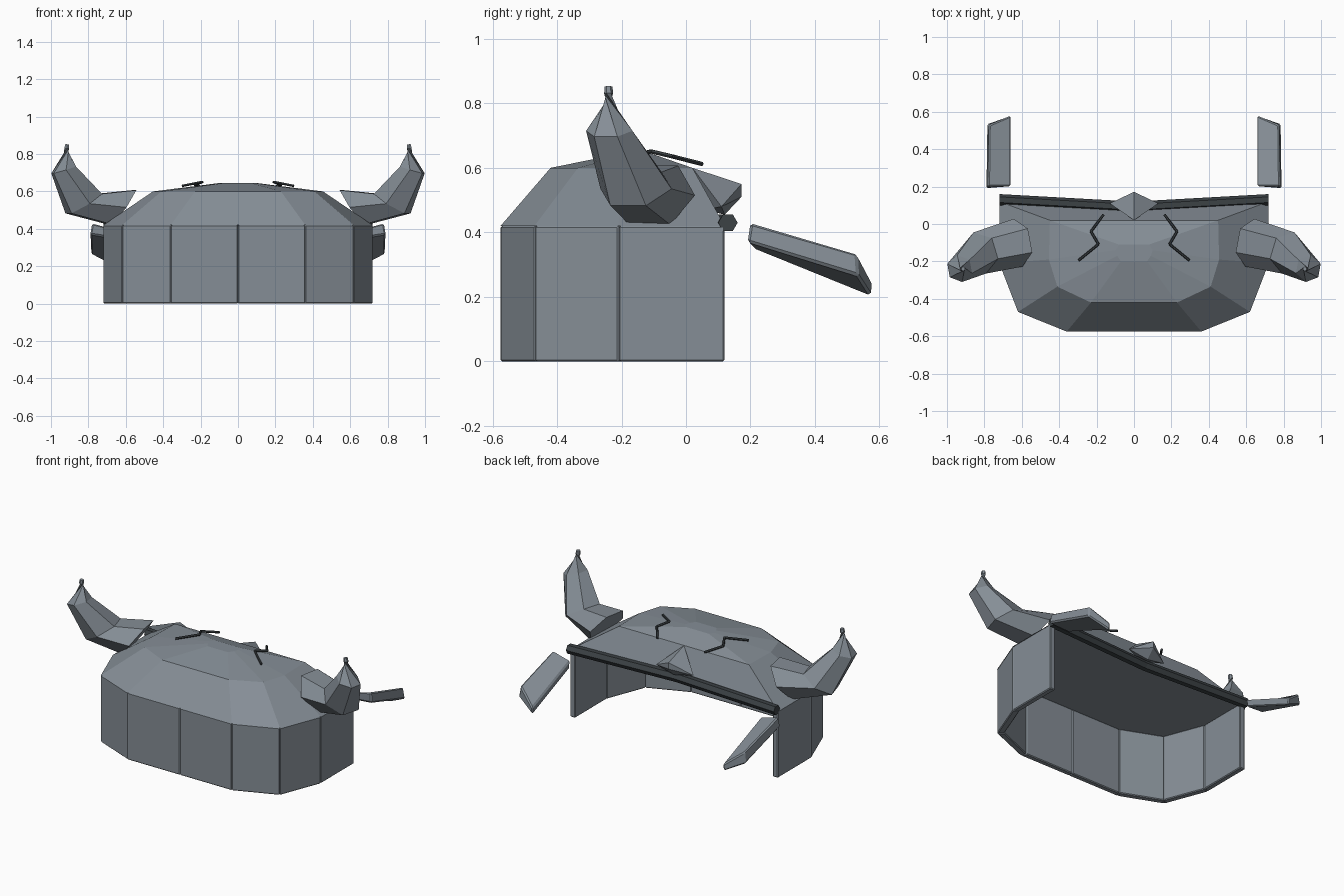
import bpy, bmesh, math
from mathutils import Vector

if "Cube" in bpy.data.objects:
    bpy.data.objects.remove(bpy.data.objects["Cube"])


def material(name, rgb):
    m = bpy.data.materials.new(name)
    m.use_nodes = True
    m.diffuse_color = (*rgb, 1)
    m.node_tree.nodes["Principled BSDF"].inputs["Base Color"].default_value = (*rgb, 1)
    return m


STEEL = material("steel grey", (0.235, 0.27, 0.305))
DARK = material("dark iron", (0.045, 0.054, 0.06))


def loft(bm, rings):
    """Join rings of equal length with quads and close both ends."""
    rows = [[bm.verts.new(p) for p in r] for r in rings]
    n = len(rows[0])
    for a, b in zip(rows, rows[1:]):
        for i in range(n):
            j = (i + 1) % n
            bm.faces.new((a[i], a[j], b[j], b[i]))
    bm.faces.new(rows[0][::-1])
    bm.faces.new(rows[-1])


def finish(name, bm, mat, bevel=0):
    bmesh.ops.recalc_face_normals(bm, faces=bm.faces)
    me = bpy.data.meshes.new(name)
    bm.to_mesh(me)
    bm.free()
    me.materials.append(mat)
    ob = bpy.data.objects.new(name, me)
    bpy.context.collection.objects.link(ob)
    if bevel:
        mod = ob.modifiers.new("soft edges", "BEVEL")
        mod.width = bevel
        mod.segments = 1
        mod.limit_method = "ANGLE"
    return ob


def flip(p, s):
    return Vector((p[0] * s, p[1], p[2]))


def polygon_ring(centre, direction, radius, sides=6):
    d = Vector(direction).normalized()
    side = d.cross(Vector((0, 0, 1))).normalized()
    up = side.cross(d)
    return [Vector(centre) + radius * (side * math.cos(a) + up * math.sin(a))
            for a in (math.tau * i / sides for i in range(sides))]


def symmetric(half, z):
    """Full outline from a half that starts and ends on the centre line."""
    pts = half + [(-x, y) for x, y in half[-2:0:-1]]
    return [(x, y, z) for x, y in pts]


RIM = 0.42
outline = [(0, -0.575), (0.36, -0.575), (0.62, -0.47), (0.72, -0.21), (0.72, 0.12)]

# Skirt: separate flat panels around the front and sides, open at the back
bm = bmesh.new()
for s in (1, -1):
    for a, b in zip(outline, outline[1:]):
        inner = [(x * 0.95, 0.12 + (y - 0.12) * 0.95) for x, y in (b, a)]
        foot = [(x * s, y) for x, y in [a, b] + inner]
        loft(bm, [[(x, y, z) for x, y in foot] for z in (0, RIM)])
finish("skirt_panels", bm, STEEL, 0.005)

# Dome: faceted cap with a flat underside
shoulder = [(0, -0.42), (0.23, -0.42), (0.41, -0.335), (0.455, -0.19), (0.45, 0.02), (0, 0.02)]
crown = [(0, -0.2), (0.07, -0.2), (0.09, -0.17), (0.1, -0.14), (0.08, -0.11), (0, -0.11)]
bm = bmesh.new()
loft(bm, [symmetric(outline + [(0, 0.08)], RIM), symmetric(shoulder, 0.6),
          symmetric(crown, 0.645)])
finish("dome", bm, STEEL)

# Rim bar: hexagonal rod bent slightly inward at the centre
bm = bmesh.new()
loft(bm, [polygon_ring((x, y, 0.43), (1, 0, 0), 0.03)
          for x, y in ((-0.72, 0.13), (0, 0.09), (0.72, 0.13))])
finish("rim_bar", bm, DARK)

# Nose guard: faceted wedge over the middle of the bar
bm = bmesh.new()
for p in ((0, 0.02, 0.6), (0, 0.172, 0.55), (0, 0.172, 0.51), (0, 0.12, 0.455), (0, 0.06, 0.47),
          (0.13, 0.11, 0.48), (-0.13, 0.11, 0.48)):
    bm.verts.new(p)
bmesh.ops.convex_hull(bm, input=bm.verts[:])
finish("nose_guard", bm, STEEL)

# Paired parts
horn_path = [((0.62, -0.1, 0.515), (0.8, -0.15, 0.58), 0.13),
             ((0.825, -0.155, 0.535), (0.5, -0.15, 0.85), 0.115),
             ((0.932, -0.238, 0.715), (0.28, -0.05, 0.95), 0.073),
             ((0.916, -0.24, 0.83), (-0.15, 0, 1), 0.014),
             ((0.913, -0.24, 0.852), (-0.15, 0, 1), 0.012)]
ear_near = [(0.78, 0.2, 0.43), (0.66, 0.2, 0.4), (0.66, 0.21, 0.35), (0.79, 0.19, 0.37)]
ear_far = [(0.775, 0.53, 0.335), (0.66, 0.58, 0.245), (0.66, 0.575, 0.2), (0.785, 0.535, 0.265)]
crack_path = [(0.163, 0.05, 0.612), (0.23, -0.04, 0.635), (0.19, -0.108, 0.651),
              (0.297, -0.195, 0.63)]

for s, label in ((1, "left"), (-1, "right")):
    bm = bmesh.new()
    loft(bm, [[flip(p, s) for p in polygon_ring(*ring)] for ring in horn_path])
    finish(label + "_horn", bm, STEEL)

    bm = bmesh.new()
    loft(bm, [[flip(p, s) for p in ring] for ring in (ear_near, ear_far)])
    finish(label + "_ear", bm, STEEL, 0.008)

    # Thin zigzag mark lying on the dome
    bm = bmesh.new()
    pts = [Vector(p) for p in crack_path]
    for a, b in zip(pts, pts[1:]):
        loft(bm, [[flip(p, s) for p in polygon_ring(c, b - a, 0.007)] for c in (a, b)])
    finish(label + "_crack", bm, DARK)
